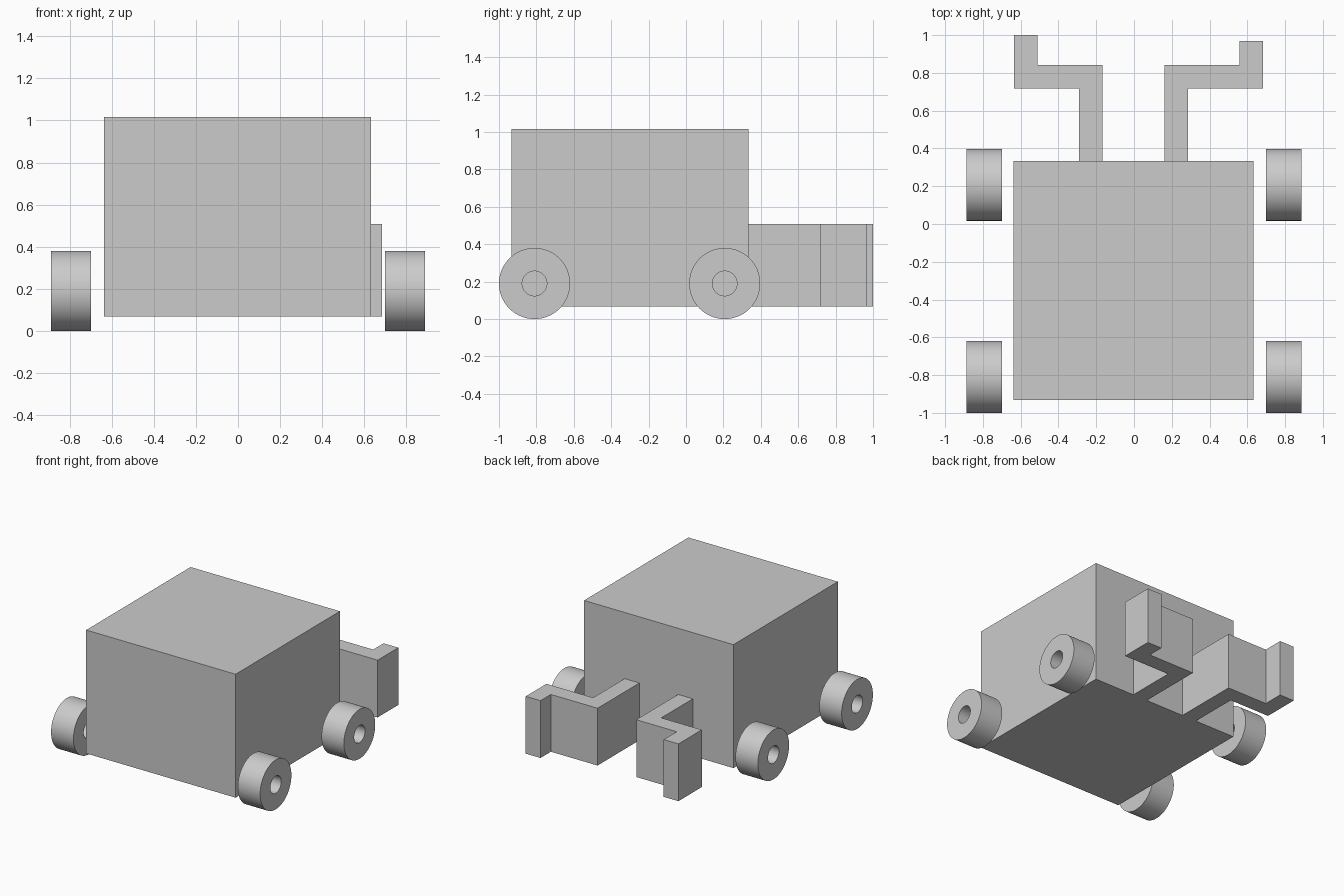
import bpy
import bmesh
import math
from mathutils import Matrix

default = bpy.data.objects.get("Cube")
if default:
    bpy.data.objects.remove(default, do_unlink=True)

COLOR = (0.6, 0.6, 0.6, 1.0)
grey = bpy.data.materials.new("light grey")
grey.use_nodes = True
grey.diffuse_color = COLOR
grey.node_tree.nodes["Principled BSDF"].inputs["Base Color"].default_value = COLOR


def extrude_outline(name, outline, low, high, matrix=Matrix()):
    """Raise a flat closed outline into a solid between two heights."""
    bm = bmesh.new()
    face = bm.faces.new([bm.verts.new((x, y, low)) for x, y in outline])
    result = bmesh.ops.extrude_face_region(bm, geom=[face])
    top = [v for v in result["geom"] if isinstance(v, bmesh.types.BMVert)]
    bmesh.ops.translate(bm, verts=top, vec=(0, 0, high - low))
    bmesh.ops.recalc_face_normals(bm, faces=bm.faces)
    bm.transform(matrix)
    return add_object(name, bm)


def add_object(name, bm):
    mesh = bpy.data.meshes.new(name)
    bm.to_mesh(mesh)
    bm.free()
    mesh.materials.append(grey)
    obj = bpy.data.objects.new(name, mesh)
    bpy.context.collection.objects.link(obj)
    return obj


def wheel(name, x, y, radius=0.19, bore=0.066, width=0.19, sides=64):
    """Spin a rectangular section about the x axis to make a bored wheel."""
    bm = bmesh.new()
    section = [(-width / 2, bore), (width / 2, bore),
               (width / 2, radius), (-width / 2, radius)]
    verts = [bm.verts.new((a, 0, r)) for a, r in section]
    edges = [bm.edges.new((verts[i], verts[(i + 1) % 4])) for i in range(4)]
    bmesh.ops.spin(bm, geom=verts + edges, cent=(0, 0, 0), axis=(1, 0, 0),
                   angle=math.tau, steps=sides, use_merge=True)
    bmesh.ops.remove_doubles(bm, verts=bm.verts, dist=0.0001)
    bmesh.ops.recalc_face_normals(bm, faces=bm.faces)
    bm.transform(Matrix.Translation((x, y, radius)))
    obj = add_object(name, bm)
    bpy.ops.object.select_all(action="DESELECT")
    obj.select_set(True)
    bpy.context.view_layer.objects.active = obj
    bpy.ops.object.shade_smooth_by_angle(angle=math.radians(30))


# Boxy body
FLOOR, ARM_TOP, ROOF = 0.068, 0.508, 1.016
BACK = 0.334
extrude_outline("body", [(-0.637, -0.932), (0.632, -0.932),
                         (0.632, BACK), (-0.637, BACK)], FLOOR, ROOF)


# Cranked gripper arms at the back
def arm(name, side, inner, outer, tip, thick=0.125):
    elbow_in, elbow_out = 0.717, 0.842
    outline = [(inner, BACK), (inner + thick, BACK), (inner + thick, elbow_in),
               (outer, elbow_in), (outer, tip), (outer - thick, tip),
               (outer - thick, elbow_out), (inner, elbow_out)]
    extrude_outline(name, [(side * x, y) for x, y in outline], FLOOR, ARM_TOP)


arm("left_arm", 1, 0.162, 0.684, 0.968)
arm("right_arm", -1, 0.167, 0.636, 1.0)

# Four bored wheels standing clear of the body
for side_name, side in (("left", 1), ("right", -1)):
    for end_name, y in (("front", -0.81), ("back", 0.207)):
        wheel(f"{end_name}_{side_name}_wheel", side * 0.793, y)
